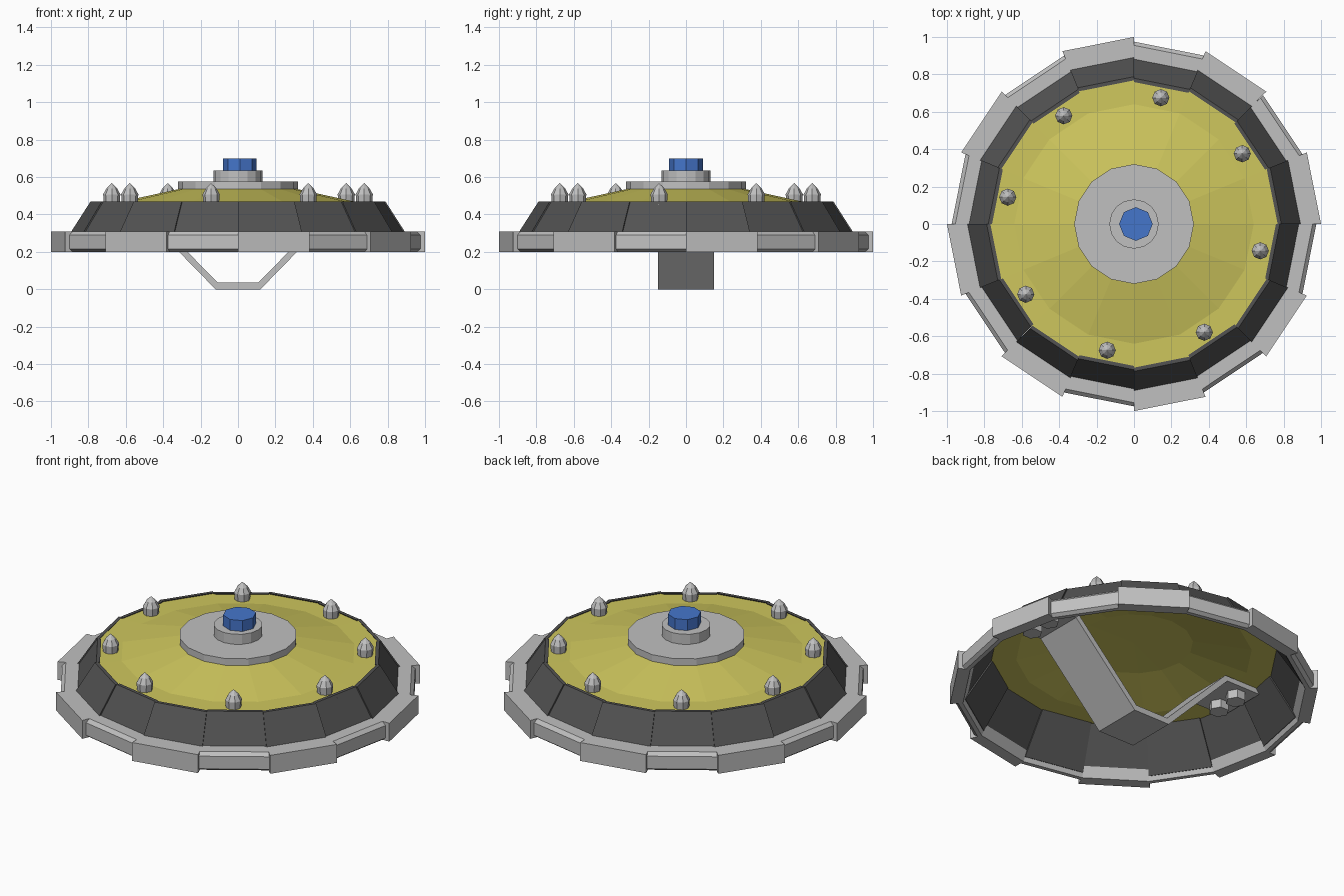
import bpy, bmesh
from math import cos, sin, radians, pi
from mathutils import Matrix

cube = bpy.data.objects.get("Cube")
if cube:
    bpy.data.objects.remove(cube, do_unlink=True)


def material(name, rgb):
    m = bpy.data.materials.new(name)
    m.use_nodes = True
    m.diffuse_color = (*rgb, 1)
    m.node_tree.nodes["Principled BSDF"].inputs["Base Color"].default_value = (*rgb, 1)
    return m


steel = material("light steel", (0.53, 0.53, 0.53))
iron = material("dark iron", (0.085, 0.085, 0.085))
yellow = material("mustard yellow", (0.62, 0.57, 0.11))
blue = material("blue", (0.06, 0.18, 0.60))


def finish(name, bm, mat):
    bmesh.ops.recalc_face_normals(bm, faces=bm.faces)
    mesh = bpy.data.meshes.new(name)
    bm.to_mesh(mesh)
    bm.free()
    mesh.materials.append(mat)
    ob = bpy.data.objects.new(name, mesh)
    bpy.context.collection.objects.link(ob)
    return ob


def bridge(bm, a, b):
    """Close two matching outlines into a solid."""
    for i in range(len(a)):
        j = (i + 1) % len(a)
        bm.faces.new((a[i], a[j], b[j], b[i]))
    bm.faces.new(a)
    bm.faces.new(b[::-1])


def rim_segments(name, section, first, mat):
    """Every second wedge of a sixteen-sided rim, from an (r, z) section."""
    bm = bmesh.new()
    for k in range(first, 16, 2):
        ends = []
        for n in (k, k + 1):
            t = n * pi / 8
            ends.append([bm.verts.new((r * cos(t), r * sin(t), z)) for r, z in section])
        bridge(bm, *ends)
    return finish(name, bm, mat)


def lathe(name, profile, sides, mat, at=(0, 0), turn=0):
    """Faceted solid turned from an (r, z) profile; zero radius makes a point."""
    bm = bmesh.new()
    rings = []
    for r, z in profile:
        count = sides if r else 1
        rings.append([bm.verts.new((at[0] + r * cos(turn + 2 * pi * i / sides),
                                    at[1] + r * sin(turn + 2 * pi * i / sides), z))
                      for i in range(count)])
    for a, b in zip(rings, rings[1:]):
        for i in range(sides):
            j = (i + 1) % sides
            quad = [a[i % len(a)], a[j % len(a)], b[j % len(b)], b[i % len(b)]]
            bm.faces.new(list(dict.fromkeys(quad)))
    for ring in (rings[0], rings[-1]):
        if len(ring) > 2:
            bm.faces.new(ring)
    return finish(name, bm, mat)


# Sloping dark wall, alternate panels set slightly back
wall = [(0.945, 0.225), (0.788, 0.47), (0.768, 0.47), (0.925, 0.225)]
rim_segments("wall_panels_outer", wall, 0, iron)
rim_segments("wall_panels_inner", [(r - 0.009, z) for r, z in wall], 1, iron)

# Outer rim: square blocks alternating with slimmer tapered ones
rim_segments("rim_blocks_large", [(0.93, 0.2), (1, 0.2), (1, 0.31), (0.88, 0.31)], 0, steel)
rim_segments("rim_blocks_small",
             [(0.93, 0.2), (0.955, 0.2), (0.975, 0.215), (0.975, 0.29), (0.955, 0.31), (0.88, 0.31)],
             1, steel)

# Thin yellow face with a low dome
lathe("shield_face", [(0, 0.54), (0.32, 0.535), (0.64, 0.465), (0.776, 0.463),
                      (0.776, 0.455), (0.64, 0.455), (0.32, 0.525), (0, 0.53)], 16, yellow)

# Central boss
lathe("boss_plate", [(0.32, 0.535), (0.32, 0.575)], 16, steel)
lathe("boss_collar", [(0.132, 0.57), (0.132, 0.635)], 16, steel)
lathe("boss_cap", [(0.09, 0.63), (0.09, 0.70)], 8, blue, at=(0.01, 0))

# Eight studs around the face
for k in range(8):
    t = radians(45 * k - 12)
    lathe(f"spike_{k + 1}", [(0.042, 0.46), (0.046, 0.508), (0.028, 0.54), (0, 0.567)], 8,
          steel, at=(0.69 * cos(t), 0.69 * sin(t)))

# Bent grip strap on the underside
lower = [(0.12, 0), (0.535, 0.425), (0.76, 0.425)]
upper = [(0.76, 0.455), (0.52, 0.455), (0.108, 0.035)]
half = lower + upper
outline = half + [(-x, z) for x, z in reversed(half)]
bm = bmesh.new()
sides = [[bm.verts.new((x, y, z)) for x, z in outline] for y in (-0.15, 0.15)]
bridge(bm, *sides)
finish("grip_strap", bm, steel)

# Bolts holding the strap ends
for side, x in (("left", 0.66), ("right", -0.66)):
    for place, y in (("front", -0.07), ("back", 0.07)):
        lathe(f"bolt_{side}_{place}", [(0.055, 0.375), (0.055, 0.43)], 6, steel, at=(x, y))
